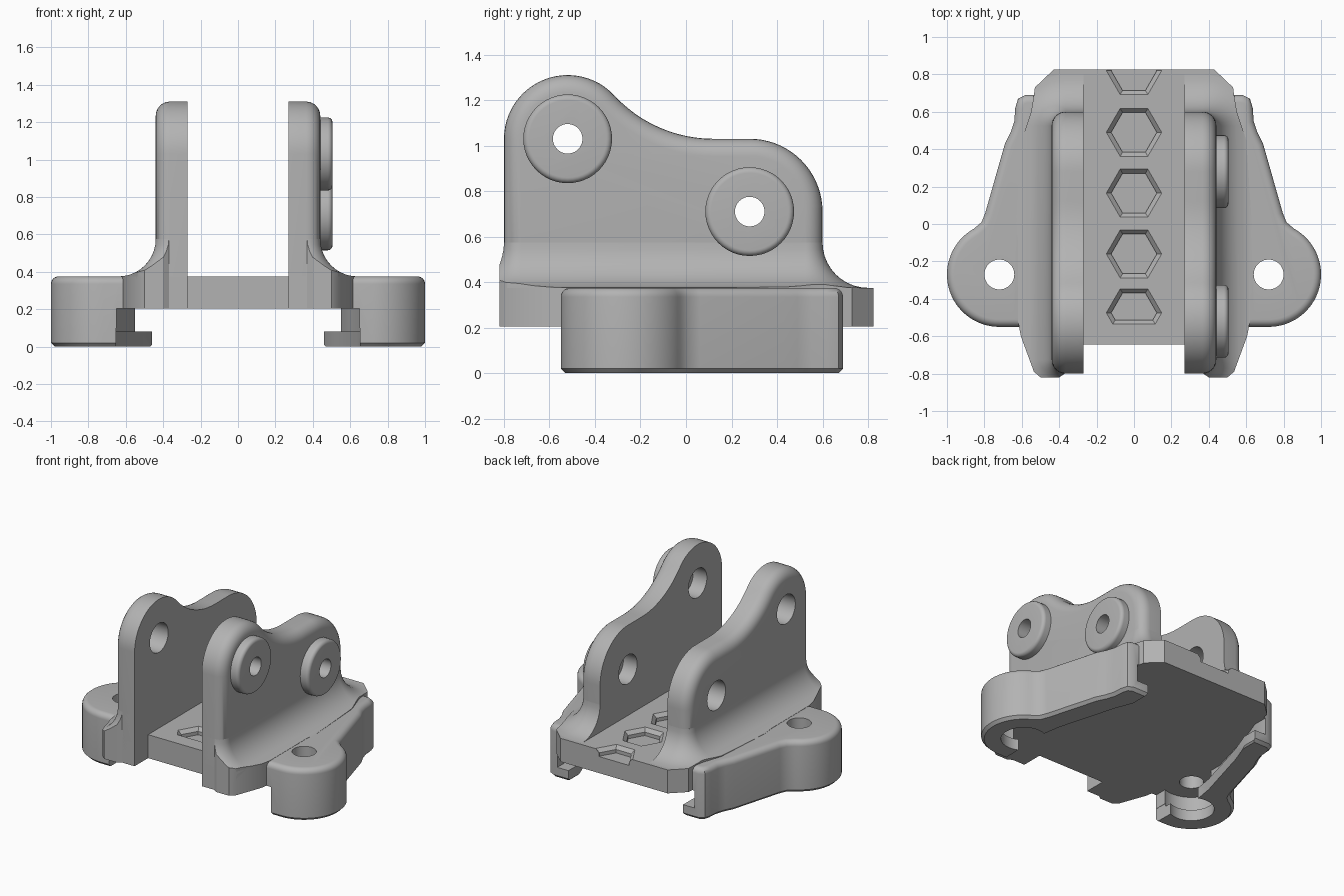
import bpy, bmesh
from math import sin, cos, pi, radians, sqrt

cube = bpy.data.objects.get("Cube")
if cube:
    bpy.data.objects.remove(cube, do_unlink=True)

grey = bpy.data.materials.new("plain grey")
grey.use_nodes = True
GREY = (0.45, 0.45, 0.45, 1)
grey.diffuse_color = GREY
for node in grey.node_tree.nodes:
    if node.type == 'BSDF_PRINCIPLED':
        node.inputs["Base Color"].default_value = GREY
        node.inputs["Roughness"].default_value = 0.6


def arc(cx, cy, r, a0, a1, n=16):
    """Points on an arc, angles in degrees."""
    angles = [radians(a0 + (a1 - a0) * i / n) for i in range(n + 1)]
    return [(cx + r * cos(a), cy + r * sin(a)) for a in angles]


def circle(cx, cy, r, n=48):
    return arc(cx, cy, r, 0, 360, n)[:-1]


def loft(name, rings, axis='z', far_bevel=0, near_bevel=0):
    """Skin (outline, height) rings; optional round far rim and chamfered near rim."""
    bm = bmesh.new()
    loops = []
    for pts, h in rings:
        loops.append([bm.verts.new((a, b, h) if axis == 'z' else (h, a, b)) for a, b in pts])
    for lo, hi in zip(loops, loops[1:]):
        for i in range(len(lo)):
            j = (i + 1) % len(lo)
            bm.faces.new((lo[i], lo[j], hi[j], hi[i]))
    near = bm.faces.new(loops[0][::-1])
    far = bm.faces.new(loops[-1])
    bmesh.ops.recalc_face_normals(bm, faces=bm.faces)
    far_edges, near_edges = list(far.edges), list(near.edges)
    for edges, width, segs in ((far_edges, far_bevel, 6), (near_edges, near_bevel, 1)):
        if width:
            bmesh.ops.bevel(bm, geom=edges, offset=width, segments=segs, profile=0.5,
                            affect='EDGES', clamp_overlap=False)
    mesh = bpy.data.meshes.new(name)
    bm.to_mesh(mesh)
    bm.free()
    mesh.materials.append(grey)
    obj = bpy.data.objects.new(name, mesh)
    bpy.context.collection.objects.link(obj)
    return obj


def prism(name, pts, h0, h1, axis='z', far_bevel=0, near_bevel=0):
    return loft(name, [(pts, h0), (pts, h1)], axis, far_bevel, near_bevel)


def boolean(obj, cutter, operation='DIFFERENCE'):
    mod = obj.modifiers.new("cut", 'BOOLEAN')
    mod.operation = operation
    mod.solver = 'EXACT'
    mod.object = cutter
    bpy.context.view_layer.objects.active = obj
    bpy.ops.object.modifier_apply(modifier=mod.name)
    bpy.data.objects.remove(cutter, do_unlink=True)


def mirrored(obj, name):
    """Copy of a part reflected across x = 0."""
    bm = bmesh.new()
    bm.from_mesh(obj.data)
    for v in bm.verts:
        v.co.x = -v.co.x
    bmesh.ops.reverse_faces(bm, faces=bm.faces)
    mesh = bpy.data.meshes.new(name)
    bm.to_mesh(mesh)
    bm.free()
    mesh.materials.append(grey)
    twin = bpy.data.objects.new(name, mesh)
    bpy.context.collection.objects.link(twin)
    return twin


parts = []
PLATE_TOP, PLATE_BOTTOM = 0.375, 0.205
WALL_IN, WALL_OUT, ROUND = 0.27, 0.44, 0.075

# base plate with a front notch between the walls
half = [(0.43, 0.825), (0.53, 0.73), (0.535, 0.69), (0.55, 0.6), (0.6, 0.45), (0.63, 0),
        (0.62, -0.1), (0.62, -0.52), (0.605, -0.6), (0.535, -0.79), (0.5, -0.82),
        (0.4, -0.82), (0.37, -0.8), (WALL_IN, -0.8), (WALL_IN, -0.645)]
outline = half + [(-x, y) for x, y in reversed(half)]
plate = prism("base_plate", outline, PLATE_BOTTOM, PLATE_TOP)
parts.append(plate)


# hexagonal pockets with sloping rims
def hexagon(cy, r, front):
    pts = []
    for k in range(6):
        dy = max(r * sin(k * pi / 3), front - cy)
        side = 1 if k in (0, 1, 5) else -1
        pts.append((side * (r - abs(dy) / sqrt(3)), cy + dy))
    return pts


for cy in (0.82, 0.49, 0.165, -0.16, -0.475):
    big, small = hexagon(cy, 0.148, -0.535), hexagon(cy, 0.122, -0.513)
    boolean(plate, loft("pocket_cutter", [(small, 0.325), (small, 0.35), (big, PLATE_TOP), (big, 0.5)]))

# side clamp: upright skirt with a mounting ear
EAR = (0.72, -0.27)
clamp_outline = [(0.45, 0.69), (0.58, 0.69), (0.62, 0.67), (0.635, 0.62), (0.64, 0.55),
                 (0.66, 0.49), (0.69, 0.43), (0.795, 0.06), (0.815, 0.01)]
clamp_outline += arc(*EAR, 0.28, 61, -90, 30) + [(0.64, -0.55), (0.45, -0.55)]
clamp = prism("left_clamp", clamp_outline, 0, PLATE_TOP, far_bevel=0.04, near_bevel=0.02)
# lip opening, then the wider slot above it, then the ear bores
lip = [(0.3, 0.9), (0.46, 0.9), (0.46, 0.58), (0.52, 0.42), (0.64, 0), (0.66, -0.12),
       (0.65, -0.6), (0.3, -0.6)]
slot = [(0.3, 0.9), (0.55, 0.9), (0.55, 0.58), (0.61, 0.42), (0.72, 0.02), (0.72, -0.1),
        (0.65, -0.45), (0.65, -0.6), (0.3, -0.6)]
for pts, z0, z1 in ((lip, -0.1, 0.1), (slot, 0.08, PLATE_BOTTOM),
                    (circle(*EAR, 0.15), -0.1, 0.1), (circle(*EAR, 0.2), 0.08, PLATE_BOTTOM),
                    (circle(*EAR, 0.08), -0.1, 0.5)):
    boolean(clamp, prism("clamp_cutter", pts, z0, z1))
parts += [clamp, mirrored(clamp, "right_clamp")]

# upright wall: two lobes joined by a concave sweep
FRONT, BACK = (-0.52, 1.03), (0.28, 0.71)
profile = [(-0.8, 0.3)] + arc(*FRONT, 0.28, 180, 42.7, 24)
profile += arc(0.12, 1.621, 0.591, 222.7, 270, 12)[1:] + arc(*BACK, 0.32, 90, 0, 18) + [(0.6, 0.3)]
left_wall = prism("left_wall", profile, WALL_IN, WALL_OUT, 'x', far_bevel=ROUND)
right_wall = mirrored(left_wall, "right_wall")
parts += [left_wall, right_wall]

# pivot holes, and bosses on the left wall only
for label, centre in (("front", FRONT), ("back", BACK)):
    boolean(right_wall, prism("hole_cutter", circle(*centre, 0.105), -0.6, -0.1, 'x'))
    boolean(left_wall, prism("hole_cutter", circle(*centre, 0.105), 0.1, 0.38, 'x'))
    boolean(left_wall, prism("hole_cutter", circle(*centre, 0.065), 0.1, 0.6, 'x'))
    boss = loft(label + "_boss", [(circle(*centre, 0.195), 0.4), (circle(*centre, 0.195), 0.505)],
                'x', far_bevel=0.025)
    boolean(boss, prism("hole_cutter", circle(*centre, 0.065), 0.1, 0.6, 'x'))
    parts.append(boss)

# flared foot where the wall meets the plate, trimmed to the plate edge
FLARE = 0.2


def foot_outline(o):
    r = ROUND + o
    x, y0, y1 = WALL_OUT + o - r, -0.8 - o + r, 0.6 + o - r
    return ([(WALL_IN, -0.8 - o)] + arc(x, y0, r, -90, 0, 10)
            + arc(x, y1, r, 0, 90, 10) + [(WALL_IN, 0.6 + o)])


rings = [(foot_outline(FLARE), 0.3)]
for i in range(11):
    a = i / 10 * pi / 2
    rings.append((foot_outline(FLARE * (1 - sin(a))), PLATE_TOP + FLARE * (1 - cos(a))))
foot = loft("left_wall_foot", rings)
boolean(foot, prism("foot_trim", outline, 0.25, 0.9), 'INTERSECT')
parts += [foot, mirrored(foot, "right_wall_foot")]

# smooth shading with crisp edges
bpy.ops.object.select_all(action='DESELECT')
for part in parts:
    part.select_set(True)
bpy.context.view_layer.objects.active = plate
bpy.ops.object.shade_smooth_by_angle(angle=radians(32))
